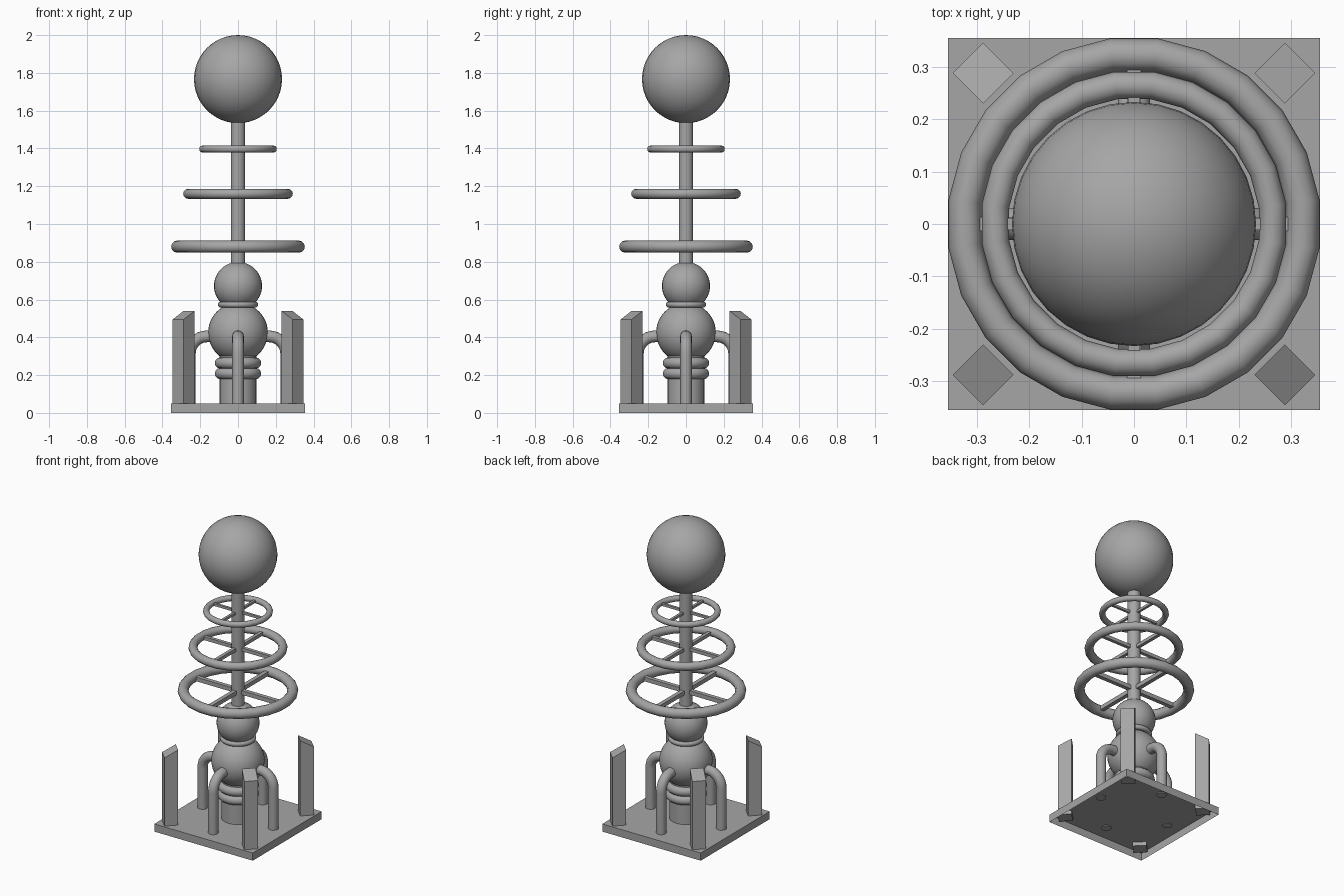
import bpy, bmesh, math
from math import cos, sin, pi
from mathutils import Matrix, Vector

if "Cube" in bpy.data.objects:
    bpy.data.objects.remove(bpy.data.objects["Cube"], do_unlink=True)

GREY = (0.38, 0.38, 0.38, 1)
metal = bpy.data.materials.new("grey_metal")
metal.use_nodes = True
metal.diffuse_color = GREY
metal.node_tree.nodes["Principled BSDF"].inputs["Base Color"].default_value = GREY


def finish(name, smooth=True):
    ob = bpy.context.object
    ob.name = name
    ob.data.materials.append(metal)
    if smooth:
        bpy.ops.object.shade_smooth_by_angle(angle=math.radians(40))
    return ob


def ball(name, z, r):
    bpy.ops.mesh.primitive_uv_sphere_add(segments=32, ring_count=24, radius=r, location=(0, 0, z))
    finish(name)


def rod(name, r, z0, z1):
    bpy.ops.mesh.primitive_cylinder_add(vertices=24, radius=r, depth=z1 - z0, location=(0, 0, (z0 + z1) / 2))
    finish(name)


def ring(name, z, outer, tube):
    bpy.ops.mesh.primitive_torus_add(major_segments=24, minor_segments=12, major_radius=outer - tube,
                                     minor_radius=tube, location=(0, 0, z), rotation=(0, 0, pi / 24))
    finish(name)


def mesh_object(name, bm):
    me = bpy.data.meshes.new(name)
    bm.to_mesh(me)
    bm.free()
    ob = bpy.data.objects.new(name, me)
    bpy.context.collection.objects.link(ob)
    me.materials.append(metal)
    return ob


# Base tray, open underneath
bm = bmesh.new()
bmesh.ops.create_cube(bm, size=1)
bm.transform(Matrix.Translation((0, 0, 0.025)) @ Matrix.Diagonal((0.71, 0.71, 0.05, 1)))
bm.faces.ensure_lookup_table()
bmesh.ops.delete(bm, geom=[f for f in bm.faces if f.normal.z < -0.5], context='FACES_ONLY')
mesh_object("base_tray", bm)

# Corner posts with tops sloping down outward
for i in range(4):
    bm = bmesh.new()
    bmesh.ops.create_cube(bm, size=0.082)
    for v in bm.verts:
        top = 0.54 if v.co.x < 0 else 0.495
        v.co.z = top if v.co.z > 0 else 0.025
        v.co.x += 0.288 * math.sqrt(2)
    bm.transform(Matrix.Rotation(pi / 4 + i * pi / 2, 4, 'Z'))
    mesh_object(f"corner_post_{i + 1}", bm)

# Central column
rod("lower_column", 0.098, 0.05, 0.33)
ring("lower_collar", 0.208, 0.124, 0.03)
ring("upper_collar", 0.264, 0.124, 0.03)
ball("body_sphere", 0.425, 0.158)
ring("neck_ring", 0.573, 0.108, 0.016)
ball("neck_sphere", 0.672, 0.127)
rod("mast", 0.038, 0.78, 1.56)
ball("top_sphere", 1.767, 0.233)

# Curved pipes from the body down to the base
bend = [(0.165 + 0.09 * sin(a), 0.315 + 0.09 * cos(a)) for a in (j * pi / 16 for j in range(9))]
path = [(0.1, 0.405)] + bend + [(0.255, 0.045)]
for i in range(4):
    bm = bmesh.new()
    turn = Matrix.Rotation(i * pi / 2, 4, 'Z')
    loops = []
    for k, (r, z) in enumerate(path):
        a, b = path[max(k - 1, 0)], path[min(k + 1, len(path) - 1)]
        t = Vector((b[0] - a[0], 0, b[1] - a[1])).normalized()
        side = Vector((0, 1, 0))
        up = t.cross(side)
        loops.append([bm.verts.new(turn @ (Vector((r, 0, z)) + 0.031 * (cos(q) * side + sin(q) * up)))
                      for q in (2 * pi * s / 16 for s in range(16))])
    for lo, hi in zip(loops, loops[1:]):
        for s in range(16):
            bm.faces.new((lo[s], lo[(s + 1) % 16], hi[(s + 1) % 16], hi[s]))
    bm.faces.new(loops[0])
    bm.faces.new(loops[-1])
    bmesh.ops.recalc_face_normals(bm, faces=bm.faces)
    for f in bm.faces:
        f.smooth = len(f.verts) == 4
    mesh_object(f"pipe_{i + 1}", bm)

# Mast rings, each carried on crossed spokes
for label, z, outer in (("lower", 0.88, 0.357), ("middle", 1.16, 0.293), ("upper", 1.397, 0.207)):
    tube = outer * 0.09
    ring(f"{label}_ring", z, outer, tube)
    for axis in range(2):
        bpy.ops.mesh.primitive_cube_add(size=1, location=(0, 0, z), rotation=(0, 0, axis * pi / 2))
        bpy.context.object.scale = (2 * (outer - tube), outer * 0.075, outer * 0.075)
        finish(f"{label}_spoke_{axis + 1}", smooth=False)
